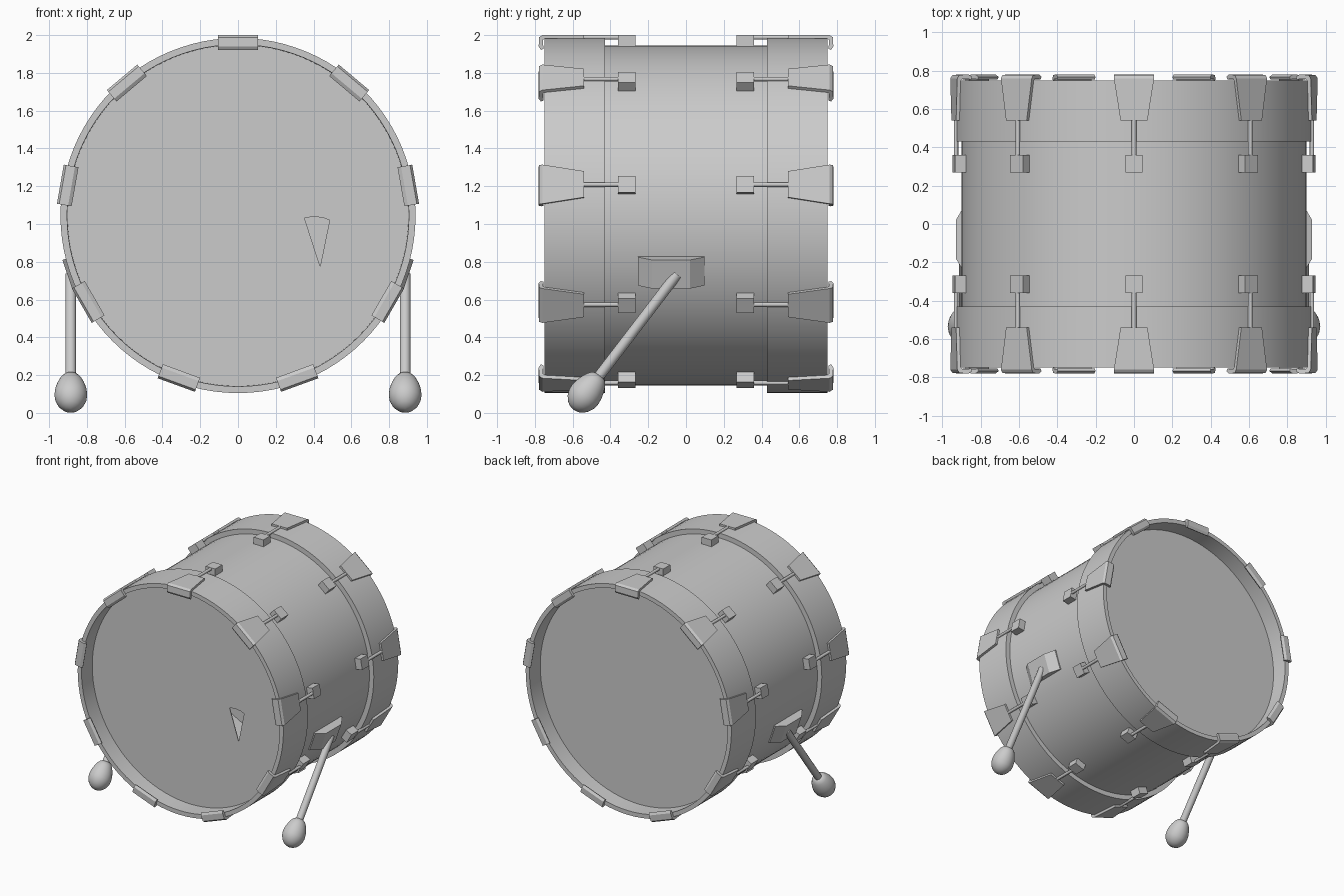
import bpy, bmesh, math
from mathutils import Matrix, Vector

if "Cube" in bpy.data.objects:
    bpy.data.objects.remove(bpy.data.objects["Cube"])

AXIS_Z = 1.045                       # height of the drum's axis
CENTRE = Matrix.Translation((0, 0, AXIS_Z))


def finish(name, bm, matrix, smooth=False):
    bmesh.ops.recalc_face_normals(bm, faces=bm.faces)
    me = bpy.data.meshes.new(name)
    bm.to_mesh(me)
    bm.free()
    ob = bpy.data.objects.new(name, me)
    bpy.context.collection.objects.link(ob)
    ob.matrix_world = matrix
    if smooth:
        bpy.ops.object.select_all(action='DESELECT')
        ob.select_set(True)
        bpy.context.view_layer.objects.active = ob
        bpy.ops.object.shade_smooth_by_angle(angle=math.radians(35))
    return ob


def lathe(name, profile, matrix, segs=96, closed=True):
    """Spin (radius, z) points round local z; open profiles get capped ends."""
    bm = bmesh.new()
    rings = []
    for r, z in profile:
        rings.append([bm.verts.new((r * math.cos(2 * math.pi * i / segs),
                                    r * math.sin(2 * math.pi * i / segs), z))
                      for i in range(segs)])
    pairs = list(zip(rings, rings[1:]))
    if closed:
        pairs.append((rings[-1], rings[0]))
    for a, b in pairs:
        for i in range(segs):
            j = (i + 1) % segs
            bm.faces.new((a[i], a[j], b[j], b[i]))
    if not closed:
        bm.faces.new(rings[0])
        bm.faces.new(rings[-1])
    return finish(name, bm, matrix, True)


def prism(name, left, right, matrix):
    """Solid between two matching outlines."""
    bm = bmesh.new()
    a = [bm.verts.new(p) for p in left]
    b = [bm.verts.new(p) for p in right]
    bm.faces.new(a)
    bm.faces.new(b)
    n = len(a)
    for i in range(n):
        j = (i + 1) % n
        bm.faces.new((a[i], a[j], b[j], b[i]))
    return finish(name, bm, matrix)


def along(start, direction):
    q = Vector(direction).to_track_quat('Z', 'Y')
    return Matrix.Translation(start) @ q.to_matrix().to_4x4()


# Shell and hoops (local z turned onto y)
turn = CENTRE @ Matrix.Rotation(math.radians(-90), 4, 'X')
lathe("shell", [(0.90, -0.605), (0.90, 0.605), (0.888, 0.605), (0.888, -0.605)], turn)
for side, label in ((-1, "front"), (1, "back")):
    lathe(label + "_hoop", [(0.94, side * 0.43), (0.94, side * 0.75),
                            (0.905, side * 0.75), (0.90, side * 0.43)], turn)

# Heads: the front one has a small fan-shaped opening
for side, label in ((-1, "front"), (1, "back")):
    bm = bmesh.new()
    loops = [[(0.906 * math.cos(math.tau * i / 96), 0.906 * math.sin(math.tau * i / 96))
              for i in range(96)]]
    if side < 0:
        loops.append([(0.435, -0.27), (0.485, -0.025), (0.453, -0.013), (0.42, -0.008),
                      (0.385, -0.008), (0.352, -0.014)])
    for pts in loops:
        vs = [bm.verts.new((x, side * 0.61, z)) for x, z in pts]
        for i in range(len(vs)):
            bm.edges.new((vs[i - 1], vs[i]))
    bmesh.ops.triangle_fill(bm, edges=bm.edges[:], use_beauty=True)
    head = finish(label + "_head", bm, CENTRE)
    mod = head.modifiers.new("thickness", 'SOLIDIFY')
    mod.thickness = 0.006
    mod.offset = 0

# Claws, tension rods and lugs: nine round each end
claw = [(0.54, 0.955), (0.76, 0.955), (0.778, 0.943), (0.78, 0.895), (0.768, 0.876),
        (0.755, 0.882), (0.757, 0.93), (0.745, 0.937), (0.54, 0.937)]


def half_width(y):
    return 0.07 + 0.035 * min(1, (y - 0.54) / 0.22)


for side, label in ((-1, "front"), (1, "back")):
    for k in range(9):
        m = CENTRE @ Matrix.Rotation(math.radians(40 * k), 4, 'Y')
        prism(f"{label}_claw_{k}",
              [(-half_width(y), side * y, r) for y, r in claw],
              [(half_width(y), side * y, r) for y, r in claw], m)
        lug = [(0.268, 0.89), (0.36, 0.89), (0.36, 0.955), (0.268, 0.955)]
        prism(f"{label}_lug_{k}",
              [(-0.044, side * y, r) for y, r in lug],
              [(0.044, side * y, r) for y, r in lug], m)
        lathe(f"{label}_tension_rod_{k}", [(0.012, 0), (0.012, 0.22)],
              m @ along((0, side * 0.34, 0.943), (0, side, 0)), 12, False)

# Spur brackets, legs and egg-shaped feet, mirrored left and right
bracket = [(-0.255, 0.88), (-0.255, 0.908), (-0.18, 0.956), (0.02, 0.956),
           (0.097, 0.908), (0.097, 0.88)]
foot = [(0.004, 0), (0.028, 0.005), (0.05, 0.018), (0.07, 0.041), (0.083, 0.07),
        (0.087, 0.098), (0.083, 0.135), (0.072, 0.17), (0.058, 0.2), (0.044, 0.218),
        (0.026, 0.228)]
leg_dir = Vector((0, 0.49, 0.64)).normalized()
for sx, label in ((-1, "left"), (1, "right")):
    m = CENTRE @ Matrix.Rotation(math.radians(sx * 109), 4, 'Y')
    prism(label + "_leg_bracket", [(-0.08, y, r) for y, r in bracket],
          [(0.08, y, r) for y, r in bracket], m)
    ball = Vector((sx * 0.885, -0.54, 0.09))
    lathe(label + "_leg", [(0.028, 0), (0.028, 0.81)], along(ball, leg_dir), 24, False)
    lathe(label + "_foot", foot, along(ball - leg_dir * 0.092, leg_dir), 32, False)
